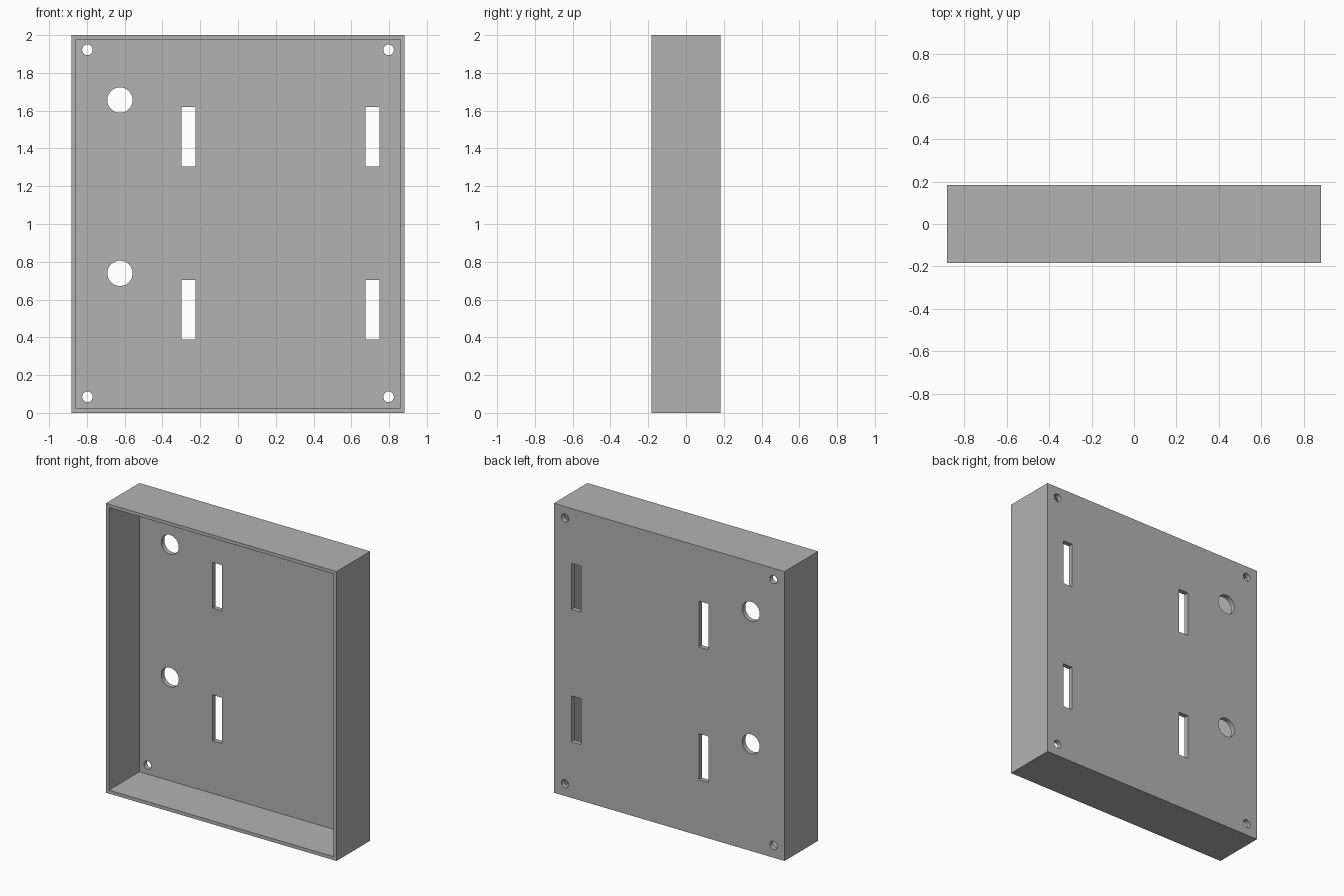
import bpy
import bmesh
from math import pi
from mathutils import Matrix, Vector

if "Cube" in bpy.data.objects:
    bpy.data.objects.remove(bpy.data.objects["Cube"], do_unlink=True)

W, D, H = 1.764, 0.366, 2.0     # outer size
WALL = 0.033                    # wall and back panel thickness
BACK = D / 2

grey = bpy.data.materials.new("plain grey")
grey.use_nodes = True
colour = (0.45, 0.45, 0.45, 1)
grey.diffuse_color = colour
grey.node_tree.nodes["Principled BSDF"].inputs["Base Color"].default_value = colour


def add_box(bm, centre, size):
    bmesh.ops.create_cube(bm, size=1, matrix=Matrix.Translation(centre) @ Matrix.Diagonal((*size, 1)))


def add_round(bm, x, z, radius, sides):
    matrix = Matrix.Translation((x, BACK, z)) @ Matrix.Rotation(pi / 2, 4, "X")
    bmesh.ops.create_cone(bm, cap_ends=True, segments=sides, radius1=radius,
                          radius2=radius, depth=0.2, matrix=matrix)


def make_object(name, bm):
    mesh = bpy.data.meshes.new(name)
    bm.to_mesh(mesh)
    bm.free()
    obj = bpy.data.objects.new(name, mesh)
    bpy.context.collection.objects.link(obj)
    return obj


# Shallow tray, open at the front
bm = bmesh.new()
add_box(bm, (0, 0, H / 2), (W, D, H))
front = min(bm.faces, key=lambda f: f.calc_center_median().y)
bmesh.ops.inset_region(bm, faces=[front], thickness=WALL)
floor = bmesh.ops.extrude_discrete_faces(bm, faces=[front])["faces"][0]
bmesh.ops.translate(bm, verts=floor.verts, vec=Vector((0, D - WALL, 0)))
bmesh.ops.recalc_face_normals(bm, faces=bm.faces)
tray = make_object("enclosure_tray", bm)
tray.data.materials.append(grey)

# Openings through the back panel
bm = bmesh.new()
for x in (-0.797, 0.797):
    for z in (0.085, 1.922):
        add_round(bm, x, z, 0.028, 32)          # corner screw holes
for z in (0.739, 1.656):
    add_round(bm, -0.625, z, 0.067, 48)         # cable holes
for x in (-0.263, 0.711):
    for z in (0.546, 1.462):
        add_box(bm, (x, BACK, z), (0.074, 0.2, 0.317))  # mounting slots
cutter = make_object("opening_cutter", bm)
cutter.hide_render = True

cut = tray.modifiers.new("openings", "BOOLEAN")
cut.operation = "DIFFERENCE"
cut.solver = "EXACT"
cut.object = cutter

# Bake the cut and discard the helper
bpy.context.view_layer.objects.active = tray
tray.select_set(True)
cutter.select_set(False)
bpy.ops.object.modifier_apply(modifier=cut.name)
bpy.data.objects.remove(cutter, do_unlink=True)
bpy.ops.object.shade_smooth_by_angle()
